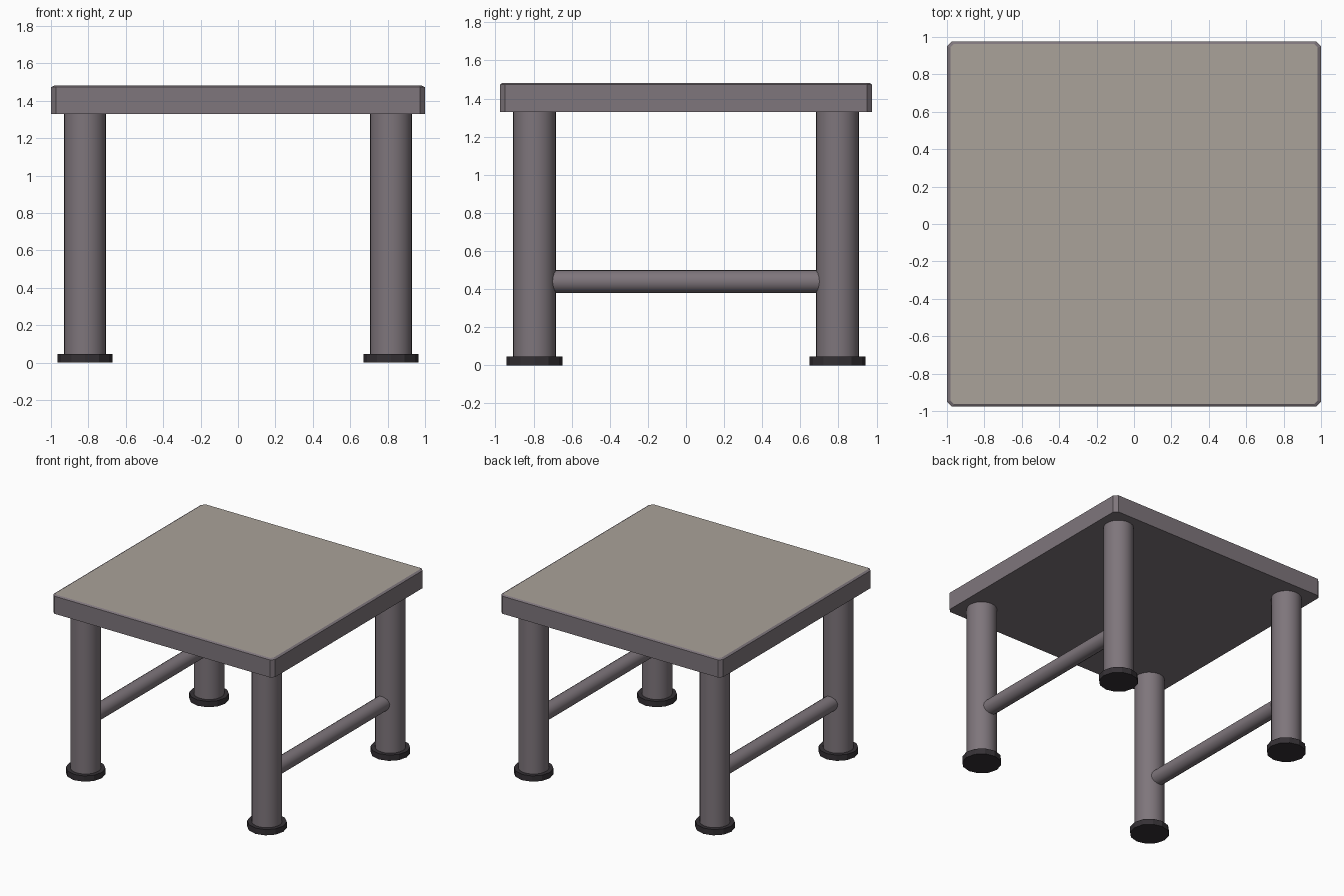
import bpy, bmesh, math

if "Cube" in bpy.data.objects:
    bpy.data.objects.remove(bpy.data.objects["Cube"])


def material(name, rgb):
    m = bpy.data.materials.new(name)
    m.diffuse_color = (*rgb, 1)
    m.use_nodes = True
    m.node_tree.nodes["Principled BSDF"].inputs["Base Color"].default_value = m.diffuse_color
    return m


frame_mat = material("frame_grey", (0.21, 0.18, 0.20))
top_mat = material("top_beige", (0.40, 0.36, 0.32))
rubber_mat = material("rubber_dark", (0.035, 0.03, 0.035))


def cylinder(name, radius, length, loc, mat, sides, rot=(0, 0, 0), smooth=True):
    bpy.ops.mesh.primitive_cylinder_add(vertices=sides, radius=radius, depth=length,
                                        location=loc, rotation=rot)
    ob = bpy.context.object
    ob.name = name
    ob.data.materials.append(mat)
    if smooth:
        bpy.ops.object.shade_smooth_by_angle(angle=math.radians(32))
    return ob


def chamfered_loop(bm, hx, hy, c, z):
    pts = [(hx, -hy + c), (hx, hy - c), (hx - c, hy), (-hx + c, hy),
           (-hx, hy - c), (-hx, -hy + c), (-hx + c, -hy), (hx - c, -hy)]
    return [bm.verts.new((x, y, z)) for x, y in pts]


# Table top: slab with cut corners and a narrow bevel around the upper face
bm = bmesh.new()
loops = [chamfered_loop(bm, 1.0, 0.977, 0.027, 1.33),
         chamfered_loop(bm, 1.0, 0.977, 0.027, 1.473),
         chamfered_loop(bm, 0.982, 0.963, 0.02, 1.482)]
for lo, hi in zip(loops, loops[1:]):
    for i in range(8):
        j = (i + 1) % 8
        bm.faces.new((lo[i], lo[j], hi[j], hi[i]))
bm.faces.new(loops[0][::-1])
bm.faces.new(loops[-1]).material_index = 1
mesh = bpy.data.meshes.new("table_top")
bm.to_mesh(mesh)
bm.free()
mesh.materials.append(frame_mat)
mesh.materials.append(top_mat)
bpy.context.collection.objects.link(bpy.data.objects.new("table_top", mesh))

# Legs with rubber feet, and one stretcher between the legs on each side
LX, LY, FOOT, UNDER = 0.818, 0.795, 0.047, 1.33
for sx, side in ((-1, "left"), (1, "right")):
    for sy, end in ((-1, "front"), (1, "back")):
        x, y = sx * LX, sy * LY
        cylinder(f"{end}_{side}_leg", 0.113, UNDER - FOOT,
                 (x, y, (UNDER + FOOT) / 2), frame_mat, 24)
        cylinder(f"{end}_{side}_foot", 0.147, FOOT, (x, y, FOOT / 2),
                 rubber_mat, 12, smooth=False)
    cylinder(f"{side}_stretcher", 0.061, 2 * LY, (sx * LX, 0, 0.44),
             frame_mat, 16, rot=(math.pi / 2, 0, 0))
